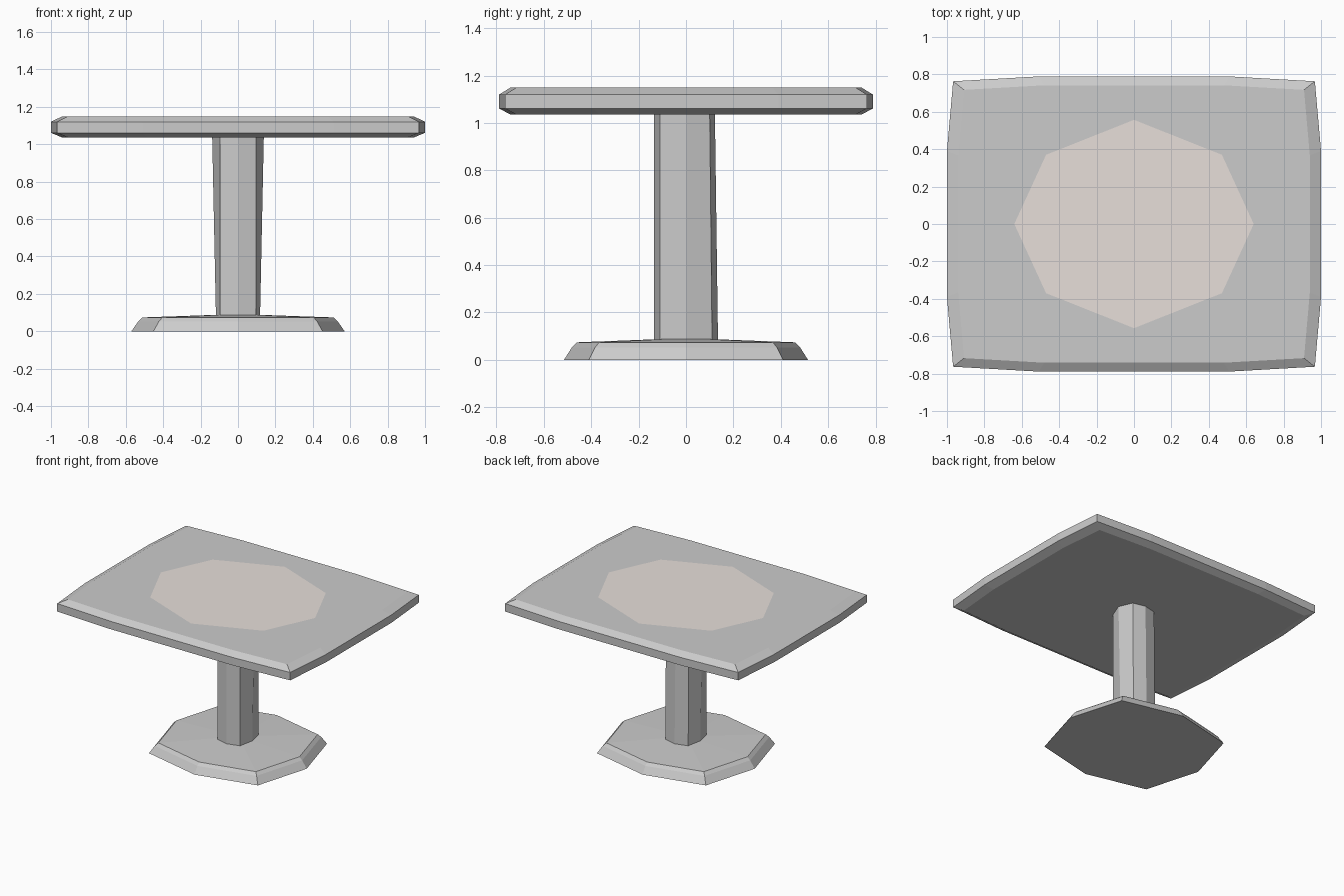
import bpy, bmesh

if "Cube" in bpy.data.objects:
    bpy.data.objects.remove(bpy.data.objects["Cube"])


def loft(name, rings, cap_bottom=True, cap_top=True):
    """Skin a stack of equal-length rings with flat quads."""
    bm = bmesh.new()
    loops = [[bm.verts.new(p) for p in ring] for ring in rings]
    n = len(loops[0])
    for a, b in zip(loops, loops[1:]):
        for i in range(n):
            j = (i + 1) % n
            bm.faces.new((a[i], a[j], b[j], b[i]))
    if cap_bottom:
        bm.faces.new(loops[0][::-1])
    if cap_top:
        bm.faces.new(loops[-1])
    mesh = bpy.data.meshes.new(name)
    bm.to_mesh(mesh)
    bm.free()
    obj = bpy.data.objects.new(name, mesh)
    bpy.context.collection.objects.link(obj)
    return obj


def octagon(rx, ry, cx, cy, z, scale=1.0):
    """Eight points: axis points (rx, ry) and diagonal points (cx, cy)."""
    pts = [(rx, 0), (cx, cy), (0, ry), (-cx, cy),
           (-rx, 0), (-cx, -cy), (0, -ry), (cx, -cy)]
    return [(x * scale, y * scale, z) for x, y in pts]


# Base: low octagonal foot with bevelled rim and gently sloping top
base_profile = [(1.0, 0.0), (0.935, 0.053), (0.895, 0.074), (0.2, 0.088)]
loft("base", [octagon(0.57, 0.515, 0.452, 0.41, z, s) for s, z in base_profile])

# Column: octagonal post, slightly wider across the sides at the top
bottom = octagon(0.118, 0.135, 0.095, 0.11, 0.085)
top = octagon(0.138, 0.135, 0.095, 0.11, 1.04)
top[1:4] = [(0.095, 0.1, 1.04), (0, 0.122, 1.04), (-0.095, 0.1, 1.04)]
loft("column", [bottom, top])

# Tabletop: bowed rectangle with bevelled upper and lower edges
quarter = [(1.0, 0.39), (0.967, 0.763), (0.51, 0.789)]
outline = (quarter + [(-x, y) for x, y in reversed(quarter)]
           + [(-x, -y) for x, y in quarter]
           + [(x, -y) for x, y in reversed(quarter)])
top_profile = [(0.94, 1.036), (1.0, 1.061), (1.0, 1.12), (0.94, 1.149)]
loft("tabletop", [[(x * s, y * s, z) for x, y in outline] for s, z in top_profile])

# Inlay: flat pale octagon set in the tabletop
inlay = loft("tabletop_inlay", [octagon(0.64, 0.557, 0.47, 0.37, 1.15)], cap_bottom=False)
pale = bpy.data.materials.new("pale_inlay")
pale.diffuse_color = (0.8, 0.74, 0.7, 1)
pale.use_nodes = True
pale.node_tree.nodes["Principled BSDF"].inputs["Base Color"].default_value = pale.diffuse_color
inlay.data.materials.append(pale)
